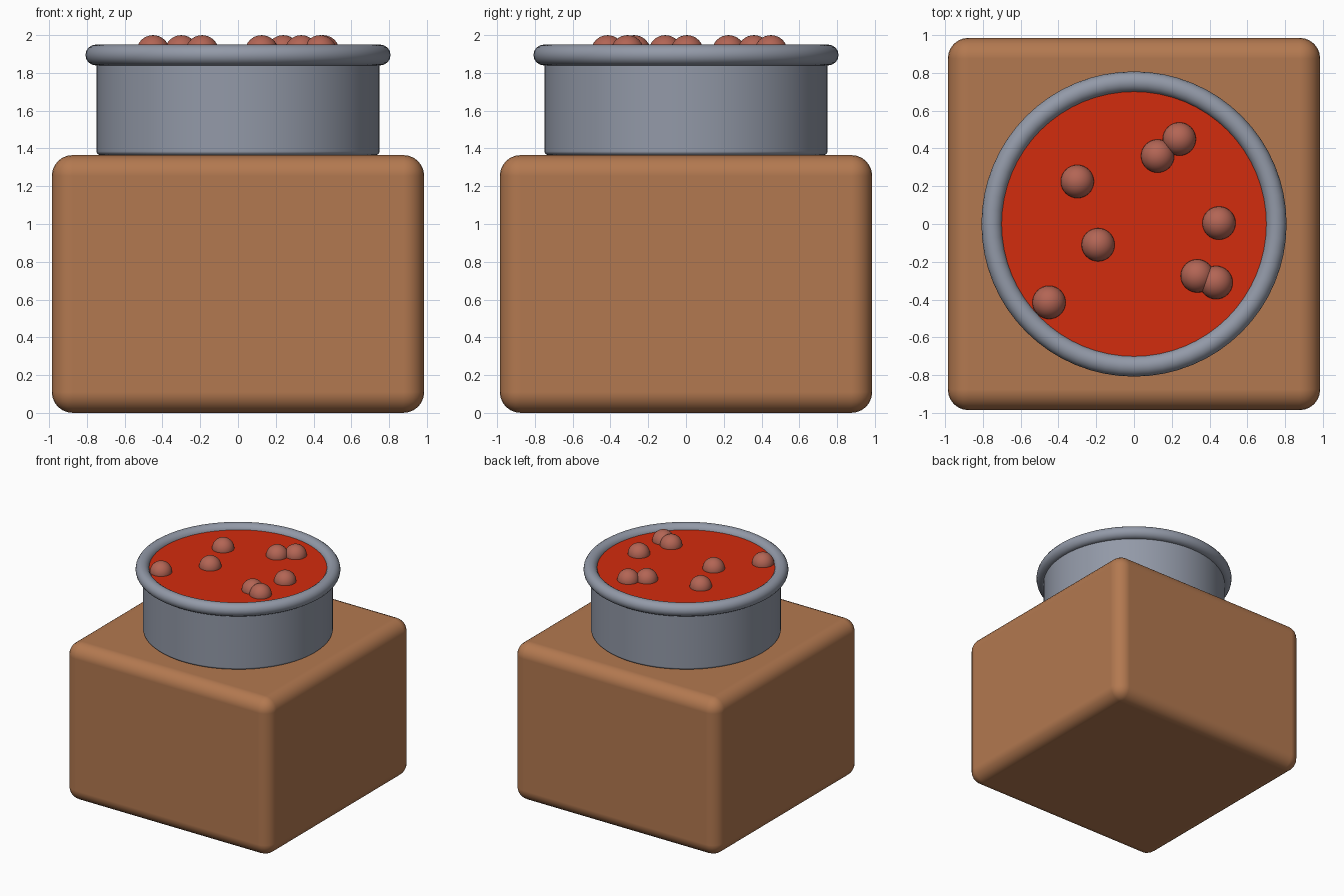
import bpy, bmesh, math

default = bpy.data.objects.get("Cube")
if default:
    bpy.data.objects.remove(default, do_unlink=True)


def material(name, rgb):
    m = bpy.data.materials.new(name)
    m.use_nodes = True
    m.diffuse_color = (*rgb, 1)
    m.node_tree.nodes["Principled BSDF"].inputs["Base Color"].default_value = (*rgb, 1)
    return m


def finish(name, mat):
    obj = bpy.context.object
    obj.name = obj.data.name = name
    obj.data.materials.append(mat)
    bpy.ops.object.shade_smooth_by_angle(angle=math.radians(40))
    return obj


def add_bevel(obj, width, segments):
    mod = obj.modifiers.new("rounded edges", "BEVEL")
    mod.width, mod.segments = width, segments
    mod.limit_method = "ANGLE"
    mod.harden_normals = True


wood = material("warm brown", (0.45, 0.19, 0.08))
metal = material("steel grey", (0.29, 0.32, 0.39))
sauce = material("tomato red", (0.65, 0.025, 0.004))
meat = material("meat brown", (0.45, 0.13, 0.09))

BLOCK_TOP, RIM_Z, SAUCE_Z = 1.365, 1.895, 1.91
POT_RADIUS, BALL_RADIUS = 0.75, 0.088

# Rounded block
bpy.ops.mesh.primitive_cube_add(size=1, location=(0, 0, BLOCK_TOP / 2))
bpy.context.object.scale = (1.972, 1.972, BLOCK_TOP)
bpy.ops.object.transform_apply(location=False, rotation=False, scale=True)
add_bevel(finish("block", wood), 0.11, 6)

# Pot wall with a softened lower edge
bpy.ops.mesh.primitive_cylinder_add(vertices=64, radius=POT_RADIUS, depth=RIM_Z - BLOCK_TOP,
                                    location=(0, 0, (RIM_Z + BLOCK_TOP) / 2))
add_bevel(finish("pot", metal), 0.02, 3)

# Rolled rim
bpy.ops.mesh.primitive_torus_add(major_radius=0.753, minor_radius=0.055, major_segments=64,
                                 minor_segments=16, location=(0, 0, RIM_Z))
finish("pot_rim", metal)

# Sauce surface
bpy.ops.mesh.primitive_cylinder_add(vertices=64, radius=0.71, depth=0.04,
                                    location=(0, 0, SAUCE_Z - 0.02))
finish("sauce", sauce)

# Meatballs half sunk in the sauce
spots = [(0.24, 0.45), (0.125, 0.36), (-0.3, 0.225), (0.45, 0.005),
         (-0.19, -0.11), (0.335, -0.275), (0.435, -0.31), (-0.45, -0.415)]
for i, (x, y) in enumerate(spots, 1):
    bpy.ops.mesh.primitive_uv_sphere_add(segments=32, ring_count=16, radius=BALL_RADIUS,
                                         location=(x, y, 2 - BALL_RADIUS))
    finish(f"meatball_{i}", meat)
